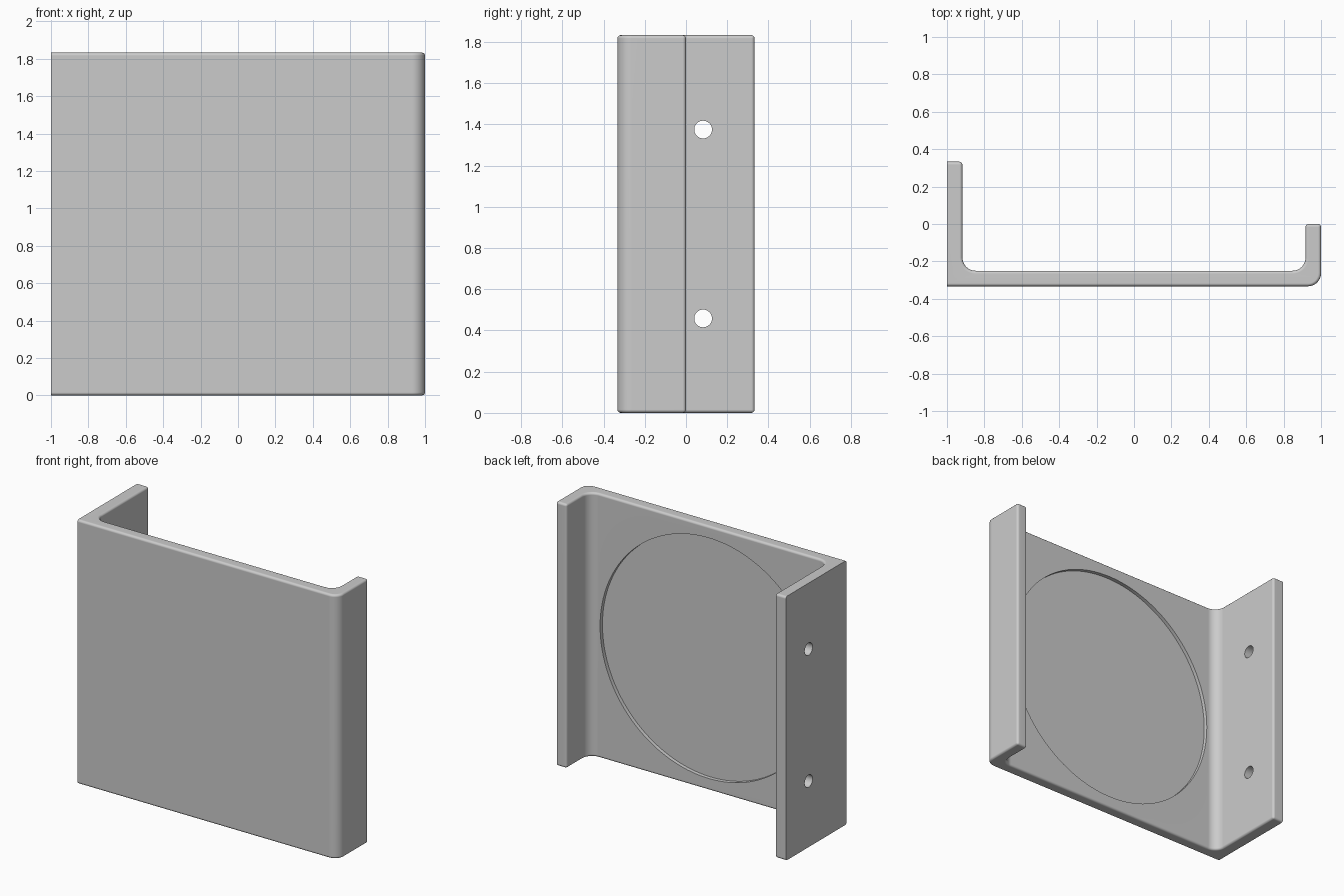
import bpy, bmesh, math
from mathutils import Matrix

cube = bpy.data.objects.get("Cube")
if cube:
    bpy.data.objects.remove(cube, do_unlink=True)

HEIGHT, WALL = 1.833, 0.083
FRONT, TALL_END, SHORT_END = -0.333, 0.333, 0.0
FILLET, EDGE = 0.07, 0.016

grey = bpy.data.materials.new("plain grey")
grey.use_nodes = True
colour = (0.6, 0.6, 0.6, 1)
grey.diffuse_color = colour
grey.node_tree.nodes["Principled BSDF"].inputs["Base Color"].default_value = colour


def make_object(name, bm):
    mesh = bpy.data.meshes.new(name)
    bm.to_mesh(mesh)
    bm.free()
    mesh.materials.append(grey)
    obj = bpy.data.objects.new(name, mesh)
    bpy.context.collection.objects.link(obj)
    return obj


def arc(cx, cy, start, end, radius=FILLET, steps=10):
    angles = [math.radians(start + (end - start) * i / steps) for i in range(steps + 1)]
    return [(cx + radius * math.cos(a), cy + radius * math.sin(a)) for a in angles]


def cylinder_cutter(name, radius, depth, location, axis, segments):
    bm = bmesh.new()
    turn = Matrix.Rotation(math.pi / 2, 4, axis)
    bmesh.ops.create_cone(bm, cap_ends=True, segments=segments, radius1=radius,
                          radius2=radius, depth=depth,
                          matrix=Matrix.Translation(location) @ turn)
    obj = make_object(name, bm)
    obj.hide_render = True
    return obj


def cut(target, cutter):
    mod = target.modifiers.new("cut", 'BOOLEAN')
    mod.operation, mod.solver, mod.object = 'DIFFERENCE', 'EXACT', cutter
    bpy.context.view_layer.objects.active = target
    bpy.ops.object.modifier_apply(modifier=mod.name)
    bpy.data.objects.remove(cutter, do_unlink=True)


# Bracket outline seen from above, counter-clockwise
inner_x, inner_y = 1 - WALL, FRONT + WALL
outline = [(-1, FRONT)]
outline += arc(1 - FILLET, FRONT + FILLET, -90, 0)
outline += [(1, SHORT_END), (inner_x, SHORT_END)]
outline += arc(inner_x - FILLET, inner_y + FILLET, 0, -90)
outline += arc(-inner_x + FILLET, inner_y + FILLET, 270, 180)
outline += [(-inner_x, TALL_END), (-1, TALL_END)]

bm = bmesh.new()
base = bm.faces.new([bm.verts.new((x, y, 0)) for x, y in outline])
walls = bmesh.ops.extrude_face_region(bm, geom=[base])["geom"]
bmesh.ops.translate(bm, vec=(0, 0, HEIGHT),
                    verts=[v for v in walls if isinstance(v, bmesh.types.BMVert)])
bmesh.ops.recalc_face_normals(bm, faces=bm.faces)

# Round every hard edge except those bounding the flat mounting side
rounded = [e for e in bm.edges
           if e.calc_face_angle() > math.radians(40)
           and not all(v.co.x < -0.999 for v in e.verts)]
bmesh.ops.bevel(bm, geom=rounded, offset=EDGE, offset_type='OFFSET',
                segments=3, profile=0.5, affect='EDGES', clamp_overlap=True)
bracket = make_object("bracket", bm)

# Shallow round recess in the inner face of the plate
recess_depth = 0.026
cut(bracket, cylinder_cutter("recess_cutter", 0.835, 2 * recess_depth,
                             (0, inner_y, HEIGHT / 2), 'X', 128))

# Two screw holes through the tall wall
for z in (HEIGHT / 4, HEIGHT * 3 / 4):
    cut(bracket, cylinder_cutter("hole_cutter", 0.043, 0.3,
                                 (-1 + WALL / 2, 0.083, z), 'Y', 32))

bpy.ops.object.select_all(action='DESELECT')
bracket.select_set(True)
bpy.context.view_layer.objects.active = bracket
bpy.ops.object.shade_smooth_by_angle(angle=math.radians(40))
normals = bracket.modifiers.new("flat_face_normals", 'WEIGHTED_NORMAL')
normals.keep_sharp = True
